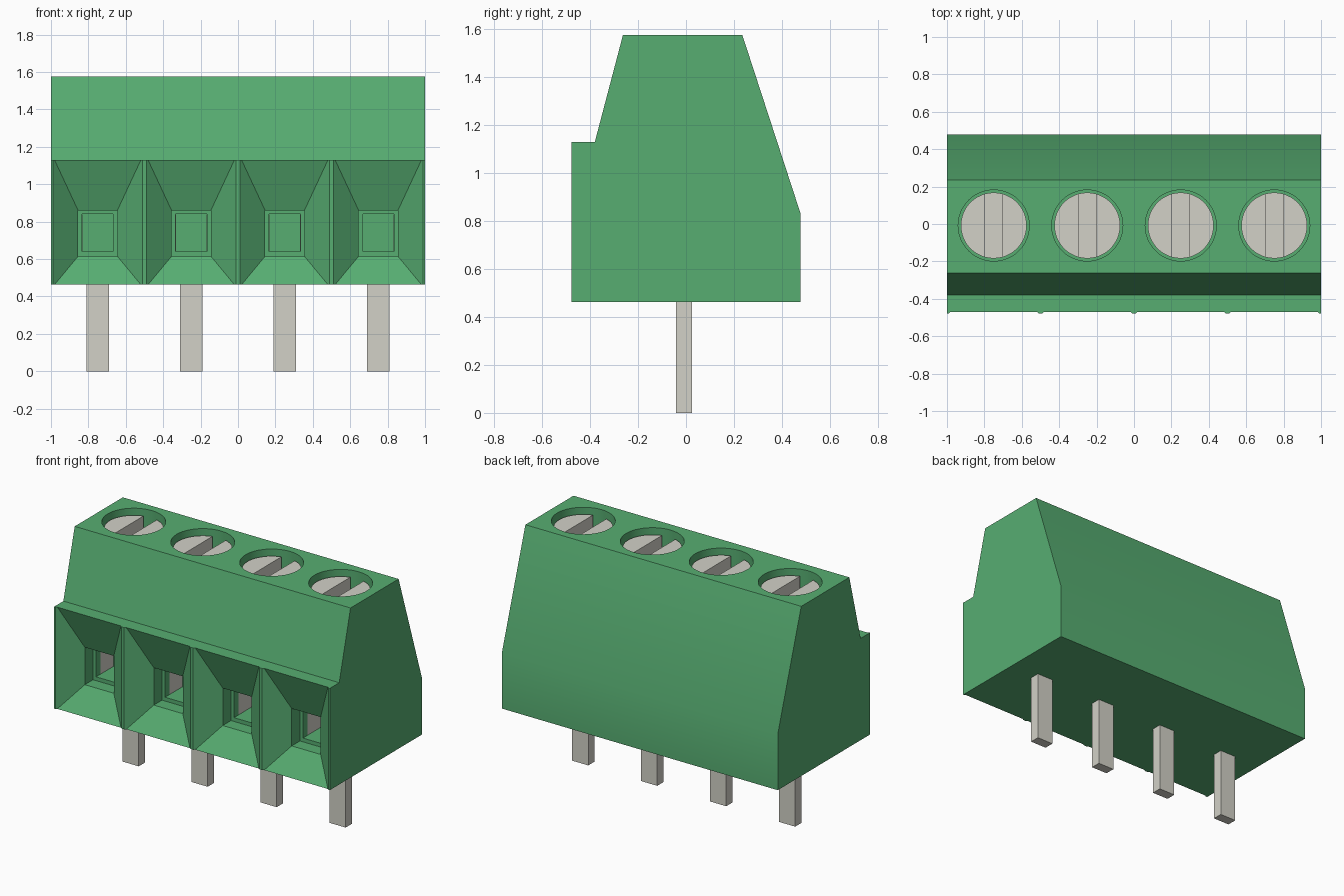
import bpy
import bmesh
from mathutils import Matrix

cube = bpy.data.objects.get("Cube")
if cube:
    bpy.data.objects.remove(cube, do_unlink=True)


def material(name, color):
    mat = bpy.data.materials.new(name)
    mat.use_nodes = True
    mat.diffuse_color = color
    mat.node_tree.nodes["Principled BSDF"].inputs["Base Color"].default_value = color
    return mat


green = material("green plastic", (0.095, 0.42, 0.167, 1))
metal = material("grey metal", (0.645, 0.638, 0.572, 1))


def finish(name, bm, mat):
    bmesh.ops.recalc_face_normals(bm, faces=bm.faces)
    mesh = bpy.data.meshes.new(name)
    bm.to_mesh(mesh)
    bm.free()
    mesh.materials.append(mat)
    obj = bpy.data.objects.new(name, mesh)
    bpy.context.scene.collection.objects.link(obj)
    return obj


def loft(name, rings, mat):
    """Skin a list of rings with equal point counts and cap both ends."""
    bm = bmesh.new()
    loops = [[bm.verts.new(p) for p in ring] for ring in rings]
    n = len(loops[0])
    for a, b in zip(loops, loops[1:]):
        for i in range(n):
            j = (i + 1) % n
            bm.faces.new((a[i], a[j], b[j], b[i]))
    bm.faces.new(loops[0])
    bm.faces.new(loops[-1])
    return finish(name, bm, mat)


def box(name, x, y, z, mat):
    rings = [[(x[0], y[0], h), (x[1], y[0], h), (x[1], y[1], h), (x[0], y[1], h)] for h in z]
    return loft(name, rings, mat)


def cylinder(name, x, y, z0, z1, radius, mat):
    bm = bmesh.new()
    bmesh.ops.create_cone(bm, cap_ends=True, segments=48, radius1=radius, radius2=radius,
                          depth=z1 - z0, matrix=Matrix.Translation((x, y, (z0 + z1) / 2)))
    return finish(name, bm, mat)


def cut(obj, cutter):
    mod = obj.modifiers.new("cut", 'BOOLEAN')
    mod.operation = 'DIFFERENCE'
    mod.solver = 'EXACT'
    mod.object = cutter
    bpy.context.view_layer.objects.active = obj
    bpy.ops.object.modifier_apply(modifier=mod.name)
    bpy.data.objects.remove(cutter, do_unlink=True)


def smooth(obj):
    bpy.ops.object.select_all(action='DESELECT')
    obj.select_set(True)
    bpy.context.view_layer.objects.active = obj
    bpy.ops.object.shade_smooth_by_angle(angle=0.4)


# Housing: side profile extruded across the width
profile = [(-0.478, 0.463), (0.478, 0.463), (0.478, 0.83), (0.235, 1.575),
           (-0.263, 1.575), (-0.38, 1.13), (-0.478, 1.13)]
housing = loft("housing", [[(x, y, z) for y, z in profile] for x in (-1, 1)], green)

# Wire entry: funnel, square throat and narrower inner pocket (y, half width, z low, z high)
entry = [(-0.482, 0.245, 0.446, 1.16), (-0.365, 0.105, 0.615, 0.86),
         (-0.28, 0.105, 0.615, 0.86), (-0.28, 0.083, 0.64, 0.84),
         (-0.10, 0.083, 0.64, 0.84)]
screw_y = -0.008

for i in range(4):
    x = -0.75 + 0.5 * i
    rings = [[(x - w, y, lo), (x + w, y, lo), (x + w, y, hi), (x - w, y, hi)]
             for y, w, lo, hi in entry]
    cut(housing, loft("entry_cutter", rings, green))
    cut(housing, cylinder("screw_hole_cutter", x, screw_y, 1.42, 1.7, 0.19, green))

    # Slotted clamp screw
    screw = cylinder(f"screw_{i + 1}", x, screw_y, 1.38, 1.535, 0.176, metal)
    cut(screw, box("slot_cutter", (x - 0.048, x + 0.048), (-0.4, 0.4), (1.435, 1.7), metal))
    smooth(screw)

    # Metal cheeks of the clamp inside the pocket
    for side in (-1, 1):
        edges = sorted((x + side * 0.081, x + side * 0.09))
        box(f"clamp_cheek_{i + 1}", edges, (-0.235, -0.10), (0.642, 0.838), metal)

    # Solder pin
    box(f"pin_{i + 1}", (x - 0.059, x + 0.059), (-0.041, 0.025), (0, 0.5), metal)

smooth(housing)
